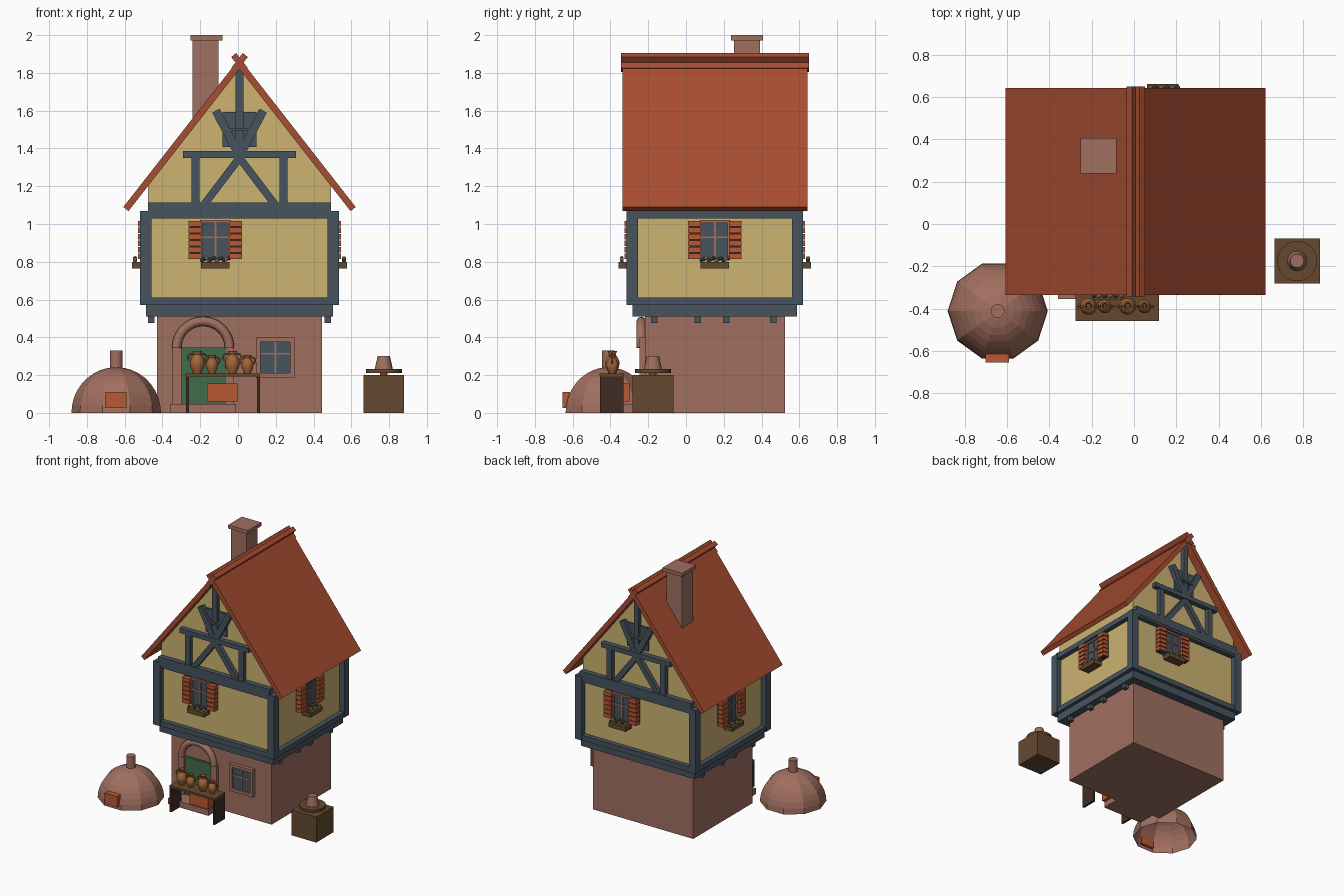
import bpy, bmesh, math
from mathutils import Matrix, Vector

cube = bpy.data.objects.get("Cube")
if cube:
    bpy.data.objects.remove(cube)


def material(name, *rgb):
    def linear(c):
        c /= 255
        return c / 12.92 if c < 0.04 else ((c + 0.055) / 1.055) ** 2.4
    mat = bpy.data.materials.new(name)
    mat.use_nodes = True
    colour = [linear(c) for c in rgb] + [1]
    mat.diffuse_color = colour
    mat.node_tree.nodes["Principled BSDF"].inputs["Base Color"].default_value = colour
    return mat


plaster = material("yellow plaster", 205, 179, 113)
clay = material("pink clay", 161, 111, 96)
tile = material("red roof tile", 166, 77, 48)
slate = material("slate blue timber", 71, 84, 95)
wood = material("brown wood", 101, 73, 47)
dark = material("dark wood", 64, 44, 36)
green = material("green paint", 64, 108, 74)
orange = material("orange paint", 184, 90, 52)
pottery = material("glazed pottery", 165, 101, 57)
blue = material("blue petals", 52, 102, 145)

WORLD = Matrix.Identity(4)
HOUSE = Matrix.Translation((0.008, 0.153, 0))


def finish(name, bm, mat, matrix=WORLD, smooth=False):
    bmesh.ops.recalc_face_normals(bm, faces=bm.faces)
    mesh = bpy.data.meshes.new(name)
    bm.to_mesh(mesh)
    bm.free()
    mesh.materials.append(mat)
    obj = bpy.data.objects.new(name, mesh)
    obj.matrix_world = matrix
    bpy.context.collection.objects.link(obj)
    if smooth:
        bpy.ops.object.select_all(action="DESELECT")
        obj.select_set(True)
        bpy.context.view_layer.objects.active = obj
        bpy.ops.object.shade_smooth_by_angle(angle=math.radians(40))
    return obj


def boxes(name, mat, items, matrix=WORLD):
    """Each item is (centre, size, optional tilt about y)."""
    bm = bmesh.new()
    for centre, size, *tilt in items:
        turn = Matrix.Rotation(tilt[0] if tilt else 0, 4, "Y")
        place = Matrix.Translation(centre) @ turn @ Matrix.Diagonal((*size, 1))
        bmesh.ops.create_cube(bm, size=1, matrix=place)
    return finish(name, bm, mat, matrix)


def beam(start, end, width, y, depth):
    a, b = Vector(start), Vector(end)
    d, mid = b - a, (a + b) / 2
    return (mid.x, y, mid.y), (width, depth, d.length), math.atan2(d.x, d.y)


def prism(name, mat, profile, half, matrix):
    bm = bmesh.new()
    face = bm.faces.new([bm.verts.new((x, -half, z)) for x, z in profile])
    moved = bmesh.ops.extrude_face_region(bm, geom=[face])["geom"]
    verts = [v for v in moved if isinstance(v, bmesh.types.BMVert)]
    bmesh.ops.translate(bm, verts=verts, vec=(0, 2 * half, 0))
    return finish(name, bm, mat, matrix)


def lathe(name, mat, profile, steps, place, smooth=True):
    bm = bmesh.new()
    ring = [bm.verts.new((r, 0, z)) for r, z in profile]
    edges = [bm.edges.new(pair) for pair in zip(ring, ring[1:])]
    bmesh.ops.spin(bm, geom=ring + edges, axis=(0, 0, 1), cent=(0, 0, 0),
                   steps=steps, angle=math.tau)
    bmesh.ops.remove_doubles(bm, verts=bm.verts, dist=0.0005)
    return finish(name, bm, mat, Matrix.Translation(place), smooth)


# House body: ground floor, jettied sill, plastered storey, gabled attic
boxes("ground_floor", clay, [((0, 0, 0.26), (0.874, 0.74, 0.52))], HOUSE)
boxes("jetty_sill", slate, [((0, 0, 0.54), (0.99, 0.87, 0.06))], HOUSE)
boxes("upper_wall", plaster, [((0, 0, 0.81), (0.97, 0.85, 0.5))], HOUSE)
boxes("joist_ends", slate, [((s * 0.467, y, 0.493), (0.034, 0.034, 0.036))
                            for s in (-1, 1) for y in (-0.32, -0.09, 0.06, 0.31)], HOUSE)
prism("attic_wall", plaster, [(-0.485, 1.05), (0.485, 1.05), (0.485, 1.2),
                              (0, 1.82), (-0.485, 1.2)], 0.425, HOUSE)

# Timber frame round the upper storey
frame = [((sx * 0.497, sy * 0.437, 0.82), (0.06, 0.06, 0.5))
         for sx in (-1, 1) for sy in (-1, 1)]
for z in (0.59, 1.05):
    for s in (-1, 1):
        frame.append(((0, s * 0.437, z), (1.0, 0.05, 0.04)))
        frame.append(((s * 0.497, 0, z), (0.05, 0.87, 0.04)))
boxes("timber_frame", slate, frame, HOUSE)

# Roof, ridge tiles and chimney
prism("roof", tile, [(-0.615, 1.09), (0, 1.877), (0.615, 1.09),
                     (0.588, 1.068), (0, 1.82), (-0.588, 1.068)], 0.49, HOUSE)
boxes("ridge_tiles", tile, [((0, 0, 1.855), (0.034, 0.994, 0.1), s * 0.66)
                            for s in (-1, 1)]
      + [((0, 0, 1.862), (0.03, 0.994, 0.03), math.pi / 4)], HOUSE)
boxes("chimney", clay, [((-0.172, 0.323, 1.71), (0.136, 0.14, 0.53)),
                        ((-0.167, 0.323, 1.986), (0.17, 0.17, 0.028))])

# Gable timbers with attic window, both ends
for label, turn in (("front", 0), ("back", math.pi)):
    m = HOUSE @ Matrix.Rotation(turn, 4, "Z")
    y = -0.44
    timbers = [((0, y, 1.08), (0.97, 0.05, 0.066)),
               ((0, y, 1.368), (0.6, 0.05, 0.036)),
               ((0, y, 1.6), (0.04, 0.034, 0.48))]
    for s in (-1, 1):
        timbers.append(((s * 0.233, y, 1.23), (0.042, 0.04, 0.25)))
        timbers.append(beam((s * 0.19, 1.1), (0, 1.35), 0.04, y, 0.036))
        timbers.append(beam((0, 1.36), (s * 0.125, 1.6), 0.044, y, 0.044))
    boxes(label + "_gable_timbers", slate, timbers, m)
    boxes(label + "_attic_window", slate, [((0, -0.428, 1.5), (0.18, 0.02, 0.185)),
                                           ((0, -0.45, 1.5), (0.13, 0.03, 0.016))], m)


# Shuttered windows with flower boxes on all four walls
def shuttered_window(label, place, turn):
    m = HOUSE @ Matrix.Translation(place) @ Matrix.Rotation(turn, 4, "Z")
    boxes(label + "_window_glass", slate, [((0, -0.01, 0.91), (0.14, 0.02, 0.2))], m)
    boxes(label + "_window_frame", clay,
          [((0, -0.015, 1.013), (0.16, 0.04, 0.014)),
           ((0, -0.015, 0.92), (0.01, 0.025, 0.19)),
           ((0, -0.015, 0.93), (0.14, 0.025, 0.01))]
          + [((s * 0.073, -0.015, 0.91), (0.012, 0.03, 0.2)) for s in (-1, 1)], m)
    sides = [s * 0.108 for s in (-1, 1)]
    boxes(label + "_shutter_backs", dark,
          [((x, -0.02, 0.915), (0.06, 0.04, 0.2)) for x in sides], m)
    boxes(label + "_shutter_slats", orange,
          [((x, -0.032, 0.829 + i * 0.0345), (0.068, 0.042, 0.027))
           for x in sides for i in range(6)], m)
    boxes(label + "_planter", wood, [((0, -0.05, 0.782), (0.15, 0.07, 0.034))], m)
    for colour, kind, offset in ((green, "leaves", 0), (blue, "blue_flowers", 1),
                                 (plaster, "yellow_flowers", 2), (orange, "red_flowers", 3)):
        bm = bmesh.new()
        for i in range(offset, 12, 4):
            spot = ((i - 5.5) * 0.013, -0.05 - 0.018 * (-1) ** i, 0.807 + 0.006 * (i % 3))
            bmesh.ops.create_icosphere(bm, subdivisions=1, radius=0.012,
                                       matrix=Matrix.Translation(spot))
        finish(label + "_" + kind, bm, colour, m)


shuttered_window("front", (-0.128, -0.425, 0), 0)
shuttered_window("back", (0.128, 0.425, 0), math.pi)
shuttered_window("left", (0.485, 0, 0), math.pi / 2)
shuttered_window("right", (-0.485, 0, 0), -math.pi / 2)

# Door with step, jambs and round arch
DOOR = Matrix.Translation((-0.185, -0.217, 0))
boxes("door", green, [((0, -0.005, 0.195), (0.23, 0.02, 0.3))], DOOR)
boxes("door_step", clay, [((0, -0.06, 0.023), (0.35, 0.156, 0.046))], DOOR)
boxes("door_jambs", clay, [((s * 0.14, -0.01, 0.19), (0.05, 0.03, 0.31))
                           for s in (-1, 1)], DOOR)
curve = bpy.data.curves.new("door_arch", "CURVE")
curve.dimensions = "3D"
curve.bevel_depth, curve.bevel_resolution = 0.025, 2
curve.use_fill_caps = True
line = curve.splines.new("POLY")
line.points.add(16)
for i, point in enumerate(line.points):
    a = math.pi * i / 16
    point.co = (0.14 * math.cos(a), -0.02, 0.345 + 0.14 * math.sin(a), 1)
curve.materials.append(clay)
arch = bpy.data.objects.new("door_arch", curve)
arch.matrix_world = DOOR
bpy.context.collection.objects.link(arch)

# Ground floor window
LOW = Matrix.Translation((0.198, -0.217, 0.293))
boxes("low_window_glass", slate, [((0, -0.005, 0), (0.18, 0.02, 0.19))], LOW)
boxes("low_window_frame", clay,
      [((s * 0.09, -0.01, 0), (0.024, 0.04, 0.214)) for s in (-1, 1)]
      + [((0, -0.01, s * 0.095), (0.2, 0.04, 0.024)) for s in (-1, 1)]
      + [((0, -0.008, 0), (0.01, 0.025, 0.18)),
         ((0, -0.008, 0.02), (0.17, 0.025, 0.01))], LOW)

# Market table, brick chest below it and the jugs on top
boxes("table_top", wood, [((-0.08, -0.393, 0.2), (0.395, 0.13, 0.016))])
boxes("table_legs", dark, [((-0.08 + s * 0.188, -0.393, 0.097), (0.016, 0.126, 0.194))
                           for s in (-1, 1)])
boxes("clay_chest", orange, [((-0.083, -0.335, 0.108), (0.162, 0.07, 0.097))])
JUG = [(0, 0), (0.02, 0), (0.036, 0.035), (0.04, 0.06), (0.03, 0.085),
       (0.018, 0.1), (0.026, 0.12), (0.018, 0.12), (0.013, 0.1)]
for i, (x, scale) in enumerate(((-0.215, 1), (-0.138, 0.82), (-0.03, 1), (0.05, 0.82))):
    spot = (x, -0.39, 0.208)
    lathe(f"jug_{i + 1}", pottery, [(r * scale, z * scale) for r, z in JUG], 14, spot)
    for s in (-1, 1):
        bpy.ops.mesh.primitive_torus_add(
            major_segments=12, minor_segments=6, major_radius=0.02 * scale,
            minor_radius=0.005, rotation=(math.pi / 2, 0, 0),
            location=(x + s * 0.03 * scale, -0.39, 0.208 + 0.085 * scale))
        handle = bpy.context.object
        handle.name = f"jug_{i + 1}_handle"
        handle.data.materials.append(pottery)

# Domed kiln, open underneath
KILN = (-0.645, -0.412, 0)
arc = [math.pi / 2 * i / 9 for i in range(10)]
lathe("kiln_dome", clay, [(0.237 * math.cos(a), 0.242 * math.sin(a)) for a in arc],
      10, KILN, smooth=False)
lathe("kiln_flue", clay, [(0.033, 0.21), (0.033, 0.33), (0, 0.33)], 16, KILN)
boxes("kiln_door", orange, [((-0.647, -0.635, 0.068), (0.112, 0.04, 0.086))])

# Potter's wheel on a crate
WHEEL = (0.772, -0.175, 0)
boxes("wheel_crate", wood, [((0.772, -0.175, 0.1), (0.215, 0.215, 0.2))])
lathe("wheel_disc", wood, [(0, 0.2), (0.02, 0.2), (0.02, 0.212), (0.095, 0.212),
                           (0.095, 0.232), (0, 0.232)], 24, WHEEL)
lathe("unfinished_pot", clay, [(0.047, 0.232), (0.045, 0.245), (0.032, 0.302),
                               (0, 0.302)], 16, WHEEL)
